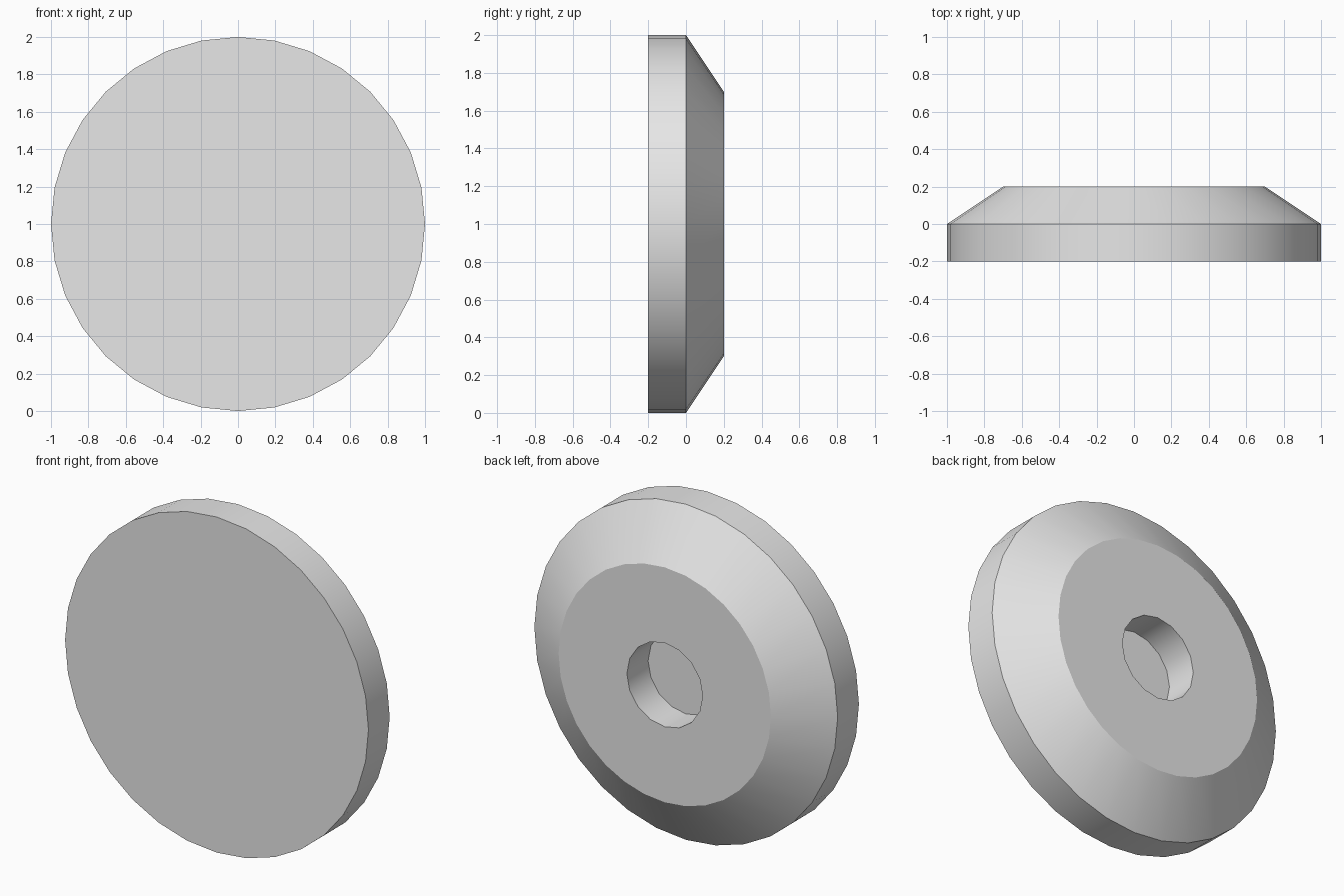
import bpy
import bmesh
import math

cube = bpy.data.objects.get("Cube")
if cube:
    bpy.data.objects.remove(cube, do_unlink=True)

RADIUS, HOLE_RADIUS, SIDES, HOLE_SIDES = 1.0, 0.25, 32, 16

# Light grey finish
grey = bpy.data.materials.new("light_grey")
grey.use_nodes = True
colour = (0.8, 0.8, 0.8, 1)
grey.diffuse_color = colour
grey.node_tree.nodes["Principled BSDF"].inputs["Base Color"].default_value = colour


def ring(bm, radius, y, sides):
    """Circle of vertices facing along y, centred at the disc's height."""
    angles = [2 * math.pi * i / sides for i in range(sides)]
    return [bm.verts.new((radius * math.sin(a), y, RADIUS + radius * math.cos(a)))
            for a in angles]


def edges_of(verts):
    """Join a ring of vertices into a closed loop of edges."""
    bm_edges = []
    for a, b in zip(verts, verts[1:] + verts[:1]):
        bm_edges.append(bm.edges.get((a, b)) or bm.edges.new((a, b)))
    return bm_edges


def bridge(loop_a, loop_b):
    bmesh.ops.bridge_loops(bm, edges=edges_of(loop_a) + edges_of(loop_b))


bm = bmesh.new()

# Flat front, straight rim and tapered back
front = ring(bm, RADIUS, -0.2, SIDES)
middle = ring(bm, RADIUS, 0, SIDES)
back = ring(bm, 0.7, 0.2, SIDES)
bm.faces.new(front)
bridge(front, middle)
bridge(middle, back)

# Blind hole in the back
mouth = ring(bm, HOLE_RADIUS, 0.2, HOLE_SIDES)
floor = ring(bm, HOLE_RADIUS, 0, HOLE_SIDES)
bmesh.ops.triangle_fill(bm, edges=edges_of(back) + edges_of(mouth), use_beauty=True)
bridge(mouth, floor)
bm.faces.new(floor)
bmesh.ops.recalc_face_normals(bm, faces=bm.faces)

mesh = bpy.data.meshes.new("bevelled_disc")
bm.to_mesh(mesh)
bm.free()
mesh.materials.append(grey)
disc = bpy.data.objects.new("bevelled_disc", mesh)
bpy.context.collection.objects.link(disc)

# Smooth round sides with crisp rims
bpy.ops.object.select_all(action='DESELECT')
disc.select_set(True)
bpy.context.view_layer.objects.active = disc
bpy.ops.object.shade_smooth_by_angle(angle=math.radians(30))
